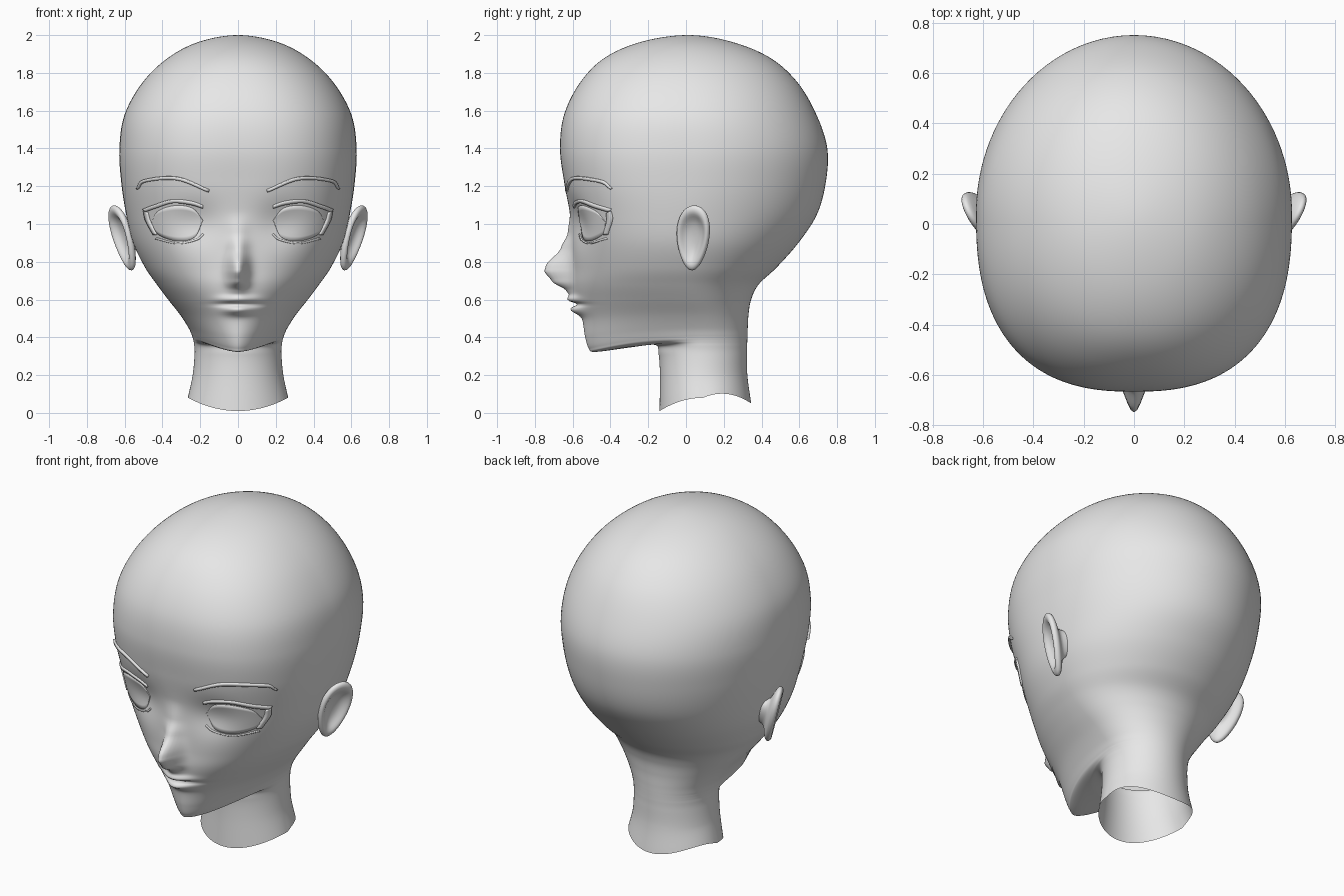
import bpy, bmesh, math
from mathutils import Vector
from mathutils.bvhtree import BVHTree

if "Cube" in bpy.data.objects:
    bpy.data.objects.remove(bpy.data.objects["Cube"])

skin = bpy.data.materials.new("plain grey")
skin.diffuse_color = (0.8, 0.8, 0.8, 1)
skin.use_nodes = True
skin.node_tree.nodes["Principled BSDF"].inputs["Base Color"].default_value = skin.diffuse_color


def finish(name, bm, mirror=False):
    me = bpy.data.meshes.new(name)
    bm.to_mesh(me)
    me.materials.append(skin)
    for p in me.polygons:
        p.use_smooth = True
    ob = bpy.data.objects.new(name, me)
    bpy.context.collection.objects.link(ob)
    if mirror:
        ob.modifiers.new("mirror", 'MIRROR').use_axis = (True, False, False)
    return ob


def spline(rows, steps, after=None):
    """Catmull-Rom through rows of numbers; yields (position, row)."""
    first = [2 * a - b for a, b in zip(rows[0], rows[1])]
    last = after or [2 * a - b for a, b in zip(rows[-1], rows[-2])]
    p = [first] + list(rows) + [last]
    out = []
    for i in range(len(rows) - 1):
        for s in range(steps + (i == len(rows) - 2)):
            t = s / steps
            out.append((i + t, [
                b + 0.5 * t * (c - a + t * (2 * a - 5 * b + 4 * c - d + t * (3 * (b - c) + d - a)))
                for a, b, c, d in zip(*p[i:i + 4])]))
    return out


def lerp_table(table, v):
    if v <= table[0][0] or v >= table[-1][0]:
        return 0.0
    for (a, fa), (b, fb) in zip(table, table[1:]):
        if v <= b:
            t = (v - a) / (b - a)
            t = 0.5 * t + 0.5 * t * t * (3 - 2 * t)
            return fa + (fb - fa) * t


def bell(v, centre, width):
    return math.exp(-((v - centre) / width) ** 2)


# Head and neck: rings of
# side height, front height offset, front y, back y, half width, y of widest point, front squareness
rings = [
    (.08, -.07, -.14, .345, .265, .09, 2),
    (.20, 0, -.138, .325, .24, .09, 2),
    (.31, 0, -.145, .323, .23, .09, 2),
    (.36, 0, -.165, .324, .232, .088, 2),
    (.38, -.034, -.3, .3245, .235, .086, 1.8),
    (.395, -.072, -.48, .325, .239, .083, 1.65),
    (.41, -.068, -.515, .3255, .244, .08, 1.68),
    (.45, -.043, -.535, .327, .262, .07, 1.8),
    (.52, -.02, -.55, .331, .307, .05, 1.92),
    (.60, 0, -.585, .345, .37, .02, 2),
    (.68, 0, -.60, .385, .43, -.005, 2.05),
    (.77, 0, -.60, .48, .492, -.01, 2.1),
    (.90, 0, -.605, .595, .555, 0, 2.2),
    (1.05, 0, -.615, .693, .592, .01, 2.35),
    (1.22, 0, -.645, .74, .618, .03, 2.5),
    (1.40, 0, -.667, .748, .628, .04, 2.5),
    (1.58, 0, -.645, .69, .60, .025, 2.4),
    (1.75, 0, -.56, .59, .505, .015, 2.3),
    (1.88, 0, -.43, .445, .37, .007, 2.15),
    (1.965, 0, -.235, .24, .205, 0, 2),
    (2.0, 0, .01, .012, .001, .011, 2),
]
nose = [(.6, 0), (.65, .04), (.695, .108), (.75, .15), (.78, .142), (.87, .06), (.95, .02), (1.06, 0)]


def face_relief(x, z):
    """How far the nose, lips and eye sockets stand out of the plain face."""
    d = lerp_table(nose, z) * bell(x, 0, .05)
    d += .042 * bell(z, .600, .020) * bell(x, 0, .085)
    d += .046 * bell(z, .545, .026) * bell(x, 0, .075)
    d -= .024 * bell(z, .575, .010) * bell(x, 0, .11)
    d -= .034 * bell(z, 1.0, .11) * bell(abs(x), .23, .13)
    return d


SEG = 160
bm = bmesh.new()
loops = []
top = list(rings[-2])
top[2], top[3], top[4] = .255, -.216, -.203
for pos, (z, dz, yf, yb, w, ym, n) in spline(rings, 10, after=top):
    loop = []
    for i in range(SEG):
        u = 2 * i / SEG - 1
        a = math.pi * (.6 * u + .4 * u ** 3)
        s, c = math.sin(a), math.cos(a)
        e = 2 / n if c > 0 else 1
        f = abs(c) ** e
        x = math.copysign(abs(s) ** e, s) * w
        if c > 0:
            vz = z + dz * f * f
            y = ym - (ym - yf) * f
            if .45 < vz < 1.35:
                y -= face_relief(x, vz) * min(1, 2.5 * f)
        else:
            vz = z + (.11 * f - .14 * f * f) * max(0, 1 - pos)
            y = ym + (yb - ym) * f
        loop.append(bm.verts.new((x, y, vz)))
    loops.append(loop)
for lo, hi in zip(loops, loops[1:]):
    for i in range(SEG):
        j = (i + 1) % SEG
        bm.faces.new((lo[i], lo[j], hi[j], hi[i]))
bm.faces.new(loops[-1])
bm.normal_update()
tree = BVHTree.FromBMesh(bm)
finish("head_and_neck", bm)


# Thin plates that follow the face, between an upper and a lower edge of (x, z) points
def plate(name, upper, lower, out, rows=4):
    up = [r for _, r in spline(upper, 8)]
    low = [r for _, r in spline(lower, 8)]
    b = bmesh.new()
    grid = []
    for (x0, z0), (x1, z1) in zip(low, up):
        col = []
        for j in range(rows + 1):
            t = j / rows
            x, z = x0 + (x1 - x0) * t, z0 + (z1 - z0) * t
            hit = tree.ray_cast(Vector((x, -2, z)), Vector((0, 1, 0)))[0]
            col.append(b.verts.new((x, hit.y, z)))
        grid.append(col)
    for p, q in zip(grid, grid[1:]):
        for j in range(rows):
            b.faces.new((q[j], p[j], p[j + 1], q[j + 1]))
    bmesh.ops.remove_doubles(b, verts=b.verts, dist=.0005)
    b.normal_update()
    if sum(f.normal.y for f in b.faces) > 0:
        bmesh.ops.reverse_faces(b, faces=b.faces)
    ob = finish(name, b, mirror=True)
    sol = ob.modifiers.new("thickness", 'SOLIDIFY')
    sol.thickness, sol.offset = 2 * out, 0
    bpy.context.view_layer.objects.active = ob
    ob.select_set(True)
    bpy.ops.object.shade_smooth_by_angle(angle=math.radians(40))
    ob.select_set(False)


lid_top = [(.455, 1.01), (.42, 1.07), (.33, 1.098), (.24, 1.083), (.185, 1.02)]
lid_low = [(.455, 1.01), (.42, .945), (.32, .91), (.23, .93), (.185, 1.02)]
plate("eye", lid_top, lid_low, .004, 8)
plate("upper_lash", [(.50, 1.08), (.45, 1.10), (.35, 1.13), (.25, 1.122), (.185, 1.10)],
      [(.485, 1.065), (.43, 1.085), (.34, 1.113), (.245, 1.103), (.185, 1.085)], .009, 2)
plate("outer_lash", [(.495, 1.07), (.485, 1.02), (.445, .945)],
      [(.475, 1.06), (.46, 1.01), (.425, .945)], .009, 2)
plate("lower_lash", [(.43, .928), (.32, .902), (.225, .92), (.185, .95)],
      [(.435, .92), (.32, .894), (.22, .912), (.18, .942)], .005, 1)
plate("eyebrow", [(.53, 1.19), (.49, 1.237), (.32, 1.25), (.15, 1.182)],
      [(.525, 1.185), (.485, 1.222), (.32, 1.233), (.155, 1.170)], .012, 2)

# Ears: dished shell with a rolled rim, rooted in the head
C, U, V = Vector((.612, .037, .926)), Vector((.043, .085, 0)), Vector((.048, .005, .174))
N = U.cross(V).normalized()
section = [(.01, -.022), (.35, -.02), (.58, -.006), (.74, .014), (.88, .018), (1, .007),
           (1.0, -.01), (.9, -.022), (.6, -.036), (.42, -.045), (.36, -.12)]
bm = bmesh.new()
loops = []
for r, h in section:
    loop = []
    for i in range(28):
        a = 2 * math.pi * i / 28
        wide = 1 + .22 * math.sin(a)
        loop.append(bm.verts.new(C + U * (r * wide * math.cos(a)) + V * (r * math.sin(a)) + N * h))
    loops.append(loop)
bm.faces.new(loops[0])
for p, q in zip(loops, loops[1:]):
    for i in range(28):
        j = (i + 1) % 28
        bm.faces.new((p[j], p[i], q[i], q[j]))
bmesh.ops.recalc_face_normals(bm, faces=bm.faces)
ear = finish("ear", bm, mirror=True)
ear.modifiers.new("smooth", 'SUBSURF').levels = 1
